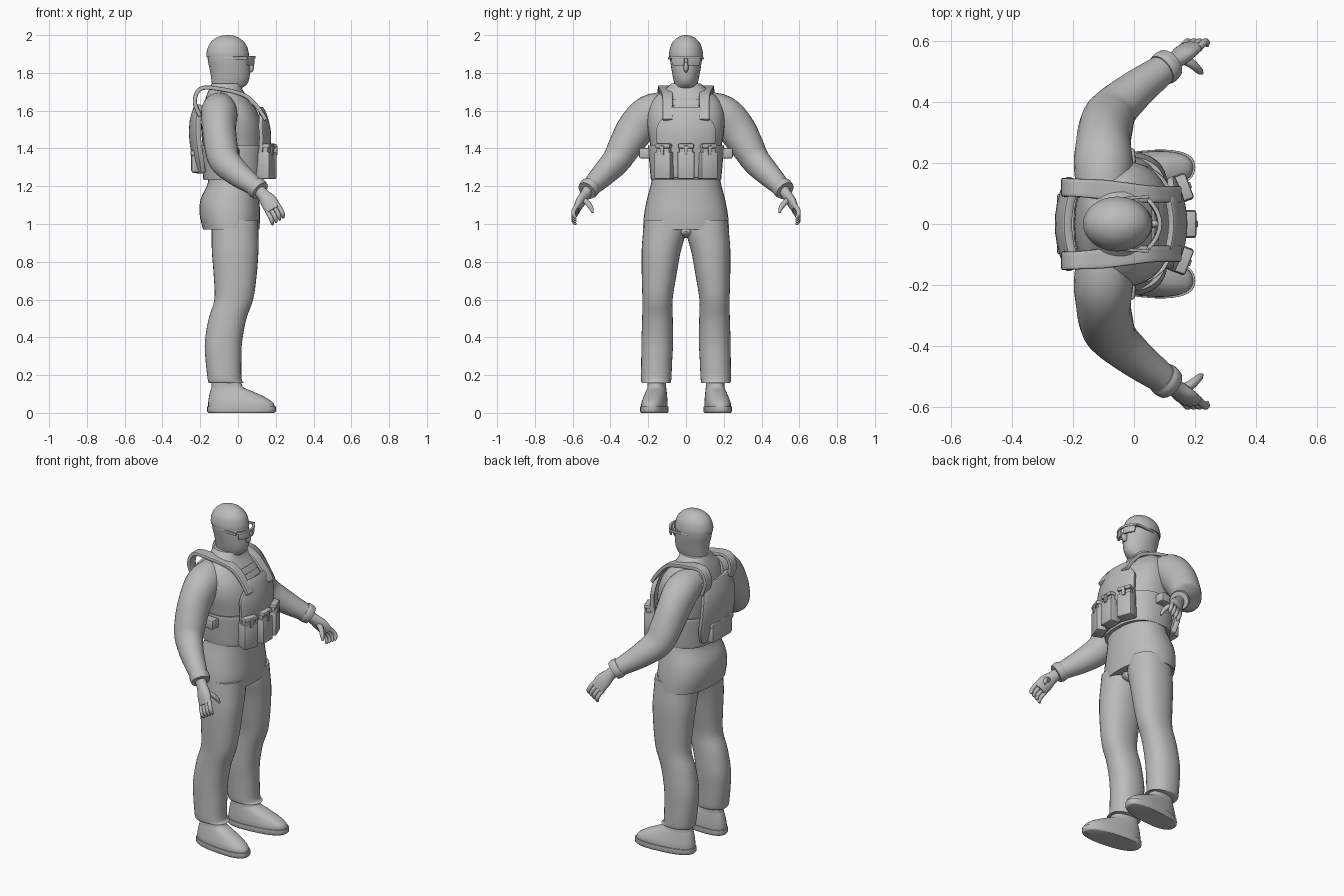
import bpy, bmesh, math
from mathutils import Vector, Matrix

grey = bpy.data.materials.new("plain_grey")
grey.diffuse_color = (0.5, 0.5, 0.5, 1)


def finish(name, bm, mirror=False, thick=0, bevel=0):
    bmesh.ops.recalc_face_normals(bm, faces=bm.faces)
    me = bpy.data.meshes.new(name)
    bm.to_mesh(me)
    bm.free()
    ob = bpy.data.objects.new(name, me)
    bpy.context.collection.objects.link(ob)
    me.materials.append(grey)
    if thick:
        m = ob.modifiers.new("thickness", 'SOLIDIFY')
        m.thickness, m.offset = thick, 0
    if bevel:
        m = ob.modifiers.new("bevel", 'BEVEL')
        m.width, m.segments = bevel, 2
    if mirror:
        m = ob.modifiers.new("mirror", 'MIRROR')
        m.use_axis = (False, True, False)
    return ob


def smooth_rows(rows, steps):
    """Catmull-Rom interpolation through rows of numbers."""
    out = []
    for i in range(len(rows) - 1):
        a, b, c, d = (rows[max(0, min(len(rows) - 1, i + k))] for k in (-1, 0, 1, 2))
        for s in range(steps):
            t = s / steps
            out.append([0.5 * (2 * q + (r - p) * t + (2 * p - 5 * q + 4 * r - w) * t * t
                               + (3 * q - p - 3 * r + w) * t ** 3)
                        for p, q, r, w in zip(a, b, c, d)])
    out.append(list(rows[-1]))
    return out


def skin(name, rings, mirror=False):
    bm = bmesh.new()
    vs = [[bm.verts.new(p) for p in ring] for ring in rings]
    n = len(vs[0])
    for a, b in zip(vs, vs[1:]):
        for i in range(n):
            bm.faces.new((a[i], a[(i + 1) % n], b[(i + 1) % n], b[i]))
    bm.faces.new(vs[0])
    bm.faces.new(vs[-1])
    return finish(name, bm, mirror)


def oval(n, p):
    for i in range(n):
        a = 2 * math.pi * i / n
        c, s = math.cos(a), math.sin(a)
        yield math.copysign(abs(c) ** (2 / p), c), math.copysign(abs(s) ** (2 / p), s)


def stack(name, rows, p=2.0, mirror=False, skew=0, n=32, steps=4):
    """Level rings: (x back, x front, y centre, half width, z)."""
    rings = []
    for x0, x1, yc, ry, z in smooth_rows(rows, steps):
        ring = []
        for c, s in oval(n, p):
            x = (x0 + x1) / 2 + (x1 - x0) / 2 * c
            ring.append((x, yc + ry * s + skew * x, z))
        rings.append(ring)
    return skin(name, rings, mirror)


def tube(name, rows, n=20, steps=4):
    """Rings across a path: (x, y, z, width, depth), mirrored."""
    rows = smooth_rows(rows, steps)
    pts = [Vector(r[:3]) for r in rows]
    rings = []
    for i, r in enumerate(rows):
        t = (pts[min(i + 1, len(pts) - 1)] - pts[max(i - 1, 0)]).normalized()
        u = t.cross(Vector((0, 1, 0))).normalized()
        v = t.cross(u)
        rings.append([pts[i] + u * r[3] * c + v * r[4] * s for c, s in oval(n, 2)])
    return skin(name, rings, True)


def sheet(name, rows, bend, thick, mirror=False, cols=10, steps=4, bevel=0.006):
    """Curved cloth panel: (x, y from, y to, z), bent back by bend * y^2."""
    bm = bmesh.new()
    vs = []
    for x, y0, y1, z in smooth_rows(rows, steps):
        ys = [y0 + (y1 - y0) * i / cols for i in range(cols + 1)]
        vs.append([bm.verts.new((x + bend * y * y, y, z)) for y in ys])
    for a, b in zip(vs, vs[1:]):
        for i in range(cols):
            bm.faces.new((a[i], a[i + 1], b[i + 1], b[i]))
    return finish(name, bm, mirror, thick, bevel)


def box(name, loc, size, yaw=0, mirror=False, bevel=0.008):
    bm = bmesh.new()
    m = Matrix.Translation(loc) @ Matrix.Rotation(yaw, 4, 'Z') @ Matrix.Diagonal((*size, 1))
    bmesh.ops.create_cube(bm, size=1, matrix=m)
    return finish(name, bm, mirror, 0, bevel)


def ball(name, loc, size):
    bm = bmesh.new()
    m = Matrix.Translation(loc) @ Matrix.Diagonal((*size, 1))
    bmesh.ops.create_uvsphere(bm, u_segments=16, v_segments=10, radius=1, matrix=m)
    return finish(name, bm)


# Jacket body with flared skirt, and sloping shoulders
stack("jacket", [(-.185, .113, 0, .228, .97), (-.203, .117, 0, .222, 1.05),
                 (-.198, .113, 0, .207, 1.13), (-.158, .11, 0, .183, 1.225),
                 (-.168, .118, 0, .178, 1.3), (-.188, .128, 0, .19, 1.42),
                 (-.195, .125, 0, .205, 1.52), (-.187, .1, 0, .2, 1.6),
                 (-.172, .055, 0, .17, 1.665), (-.155, .025, 0, .115, 1.71),
                 (-.14, .015, 0, .078, 1.745)], p=2.3)

# Head, neck, cap, nose
stack("head", [(-.13, 0, 0, .07, 1.67), (-.137, .012, 0, .07, 1.71),
               (-.138, .045, 0, .062, 1.738), (-.142, .06, 0, .068, 1.77),
               (-.15, .063, 0, .077, 1.82), (-.16, .058, 0, .084, 1.87),
               (-.158, .05, 0, .083, 1.91), (-.14, .03, 0, .068, 1.95)])
stack("cap", [(-.166, .058, 0, .089, 1.885), (-.166, .056, 0, .089, 1.91),
              (-.153, .043, 0, .078, 1.95), (-.125, .014, 0, .054, 1.98),
              (-.09, -.02, 0, .026, 1.996), (-.06, -.05, 0, .004, 2.0)])
ball("nose", (.066, 0, 1.83), (.02, .014, .028))

# Goggles: two lenses, bridge frame and side arms
sheet("goggle_lens", [(.08, .008, .068, 1.84), (.083, .008, .073, 1.86), (.083, .008, .073, 1.878)],
      -6, .012, True, bevel=.003)
sheet("goggle_frame", [(.085, -.08, .08, 1.876), (.085, -.08, .08, 1.89)], -6, .014, bevel=.003)
box("goggle_arm", (-.01, .085, 1.878), (.12, .01, .015), .07, True, .003)

# Arms, cuffs and hands
tube("sleeve", [(-.1, .09, 1.615, .085, .085), (-.1, .19, 1.585, .097, .1),
                (-.1, .265, 1.505, .09, .1), (-.09, .325, 1.41, .088, .088),
                (-.07, .37, 1.335, .082, .076), (.0, .435, 1.265, .068, .064),
                (.08, .495, 1.205, .052, .052), (.112, .52, 1.18, .047, .047)], 24)
tube("cuff", [(.09, .503, 1.2, .053, .053), (.102, .512, 1.19, .057, .056),
              (.118, .525, 1.176, .052, .052)])
tube("palm", [(.105, .515, 1.185, .032, .03), (.135, .535, 1.152, .034, .027),
              (.165, .56, 1.115, .045, .025), (.188, .58, 1.075, .042, .018)])
for i in range(4):
    bx, bz = .183 + (i - 1.5) * .019, 1.083 + (i - 1.5) * .012
    tube("finger_%d" % (i + 1), [(bx, .575, bz, .012, .013), (bx + .018, .594, bz - .03, .012, .012),
                                 (bx + .026, .594, bz - .053, .011, .011),
                                 (bx + .028, .583, bz - .068, .006, .006)], 10, 3)
tube("thumb", [(.155, .545, 1.13, .016, .018), (.192, .522, 1.112, .014, .015),
               (.213, .502, 1.085, .012, .012), (.222, .494, 1.06, .006, .006)], 10, 3)

# Trousers
stack("trouser_leg", [(-.155, .04, .158, .073, .158), (-.16, .02, .158, .08, .175),
                      (-.172, .018, .155, .082, .28), (-.175, .022, .152, .084, .38),
                      (-.155, .045, .151, .081, .5), (-.125, .08, .151, .08, .6),
                      (-.128, .098, .143, .091, .72), (-.138, .108, .132, .103, .85),
                      (-.14, .108, .117, .112, .94), (-.14, .105, .112, .108, 1.02)],
      p=2.2, mirror=True)
ball("crotch", (-.02, 0, .96), (.1, .05, .035))

# Shoes
stack("sole", [(-.155, .19, .166, .066, 0), (-.163, .2, .166, .071, .008), (-.163, .2, .166, .071, .034)],
      p=2.5, mirror=True, skew=.1, steps=2)
stack("shoe", [(-.158, .194, .166, .067, .03), (-.158, .185, .165, .066, .055),
               (-.154, .14, .163, .06, .085), (-.147, .075, .161, .053, .115),
               (-.14, .025, .16, .048, .14), (-.14, .015, .16, .048, .2)],
      p=2.4, mirror=True, skew=.1)

# Load vest: waist band, chest panel, back panel, shoulder straps
stack("waist_band", [(-.182, .13, 0, .184, 1.235), (-.185, .135, 0, .188, 1.25),
                     (-.198, .143, 0, .2, 1.4), (-.195, .138, 0, .197, 1.415)], p=2.4)
sheet("chest_panel", [(.143, -.145, .145, 1.245), (.158, -.15, .15, 1.38), (.163, -.152, .152, 1.46),
                      (.157, -.148, .148, 1.52), (.138, -.1, .1, 1.585), (.12, -.078, .078, 1.615)],
      -1.8, .024)
sheet("back_panel", [(-.205, -.12, .12, 1.27), (-.225, -.145, .145, 1.34), (-.243, -.15, .15, 1.45),
                     (-.24, -.14, .14, 1.55), (-.215, -.115, .115, 1.63)], 1.6, .03)
sheet("shoulder_strap", [(-.2, .085, .145, 1.57), (-.228, .09, .15, 1.64), (-.215, .09, .15, 1.7),
                         (-.175, .088, .148, 1.722), (-.1, .08, .145, 1.715), (-.02, .073, .135, 1.7),
                         (.05, .07, .126, 1.672), (.11, .07, .124, 1.61), (.148, .07, .124, 1.55)],
      0, .022, True, 4)
sheet("chest_strap", [(.082, -.085, .085, 1.625), (.062, -.09, .09, 1.66)], -1, .012)

# Magazine pouches with flaps and buckles; the outer pair is mirrored
for tag, x, y, yaw, mir in (("middle", .17, 0, 0, False), ("outer", .15, .115, .36, True)):
    out = Vector((math.cos(yaw), math.sin(yaw), 0))
    c = Vector((x, y, 0))
    box(tag + "_pouch", c + Vector((0, 0, 1.31)), (.066, .092, .145), yaw, mir)
    box(tag + "_magazine", c + Vector((0, 0, 1.39)), (.045, .076, .07), yaw, mir)
    box(tag + "_flap", c + out * .004 + Vector((0, 0, 1.413)), (.06, .086, .024), yaw, mir)
    box(tag + "_buckle", c + out * .034 + Vector((0, 0, 1.39)), (.01, .022, .05), yaw, mir, .003)

# Back pouch with flap, and side buckles
box("back_pouch", (-.215, 0, 1.325), (.065, .19, .11), bevel=.014)
box("back_pouch_flap", (-.218, 0, 1.375), (.068, .198, .03), bevel=.008)
box("side_buckle", (-.03, .215, 1.375), (.07, .06, .055), .1, True)

# Apply modifiers and smooth shading
bpy.ops.object.select_all(action='SELECT')
bpy.context.view_layer.objects.active = bpy.data.objects["jacket"]
bpy.ops.object.convert(target='MESH')
bpy.ops.object.shade_smooth_by_angle(angle=math.radians(40))
